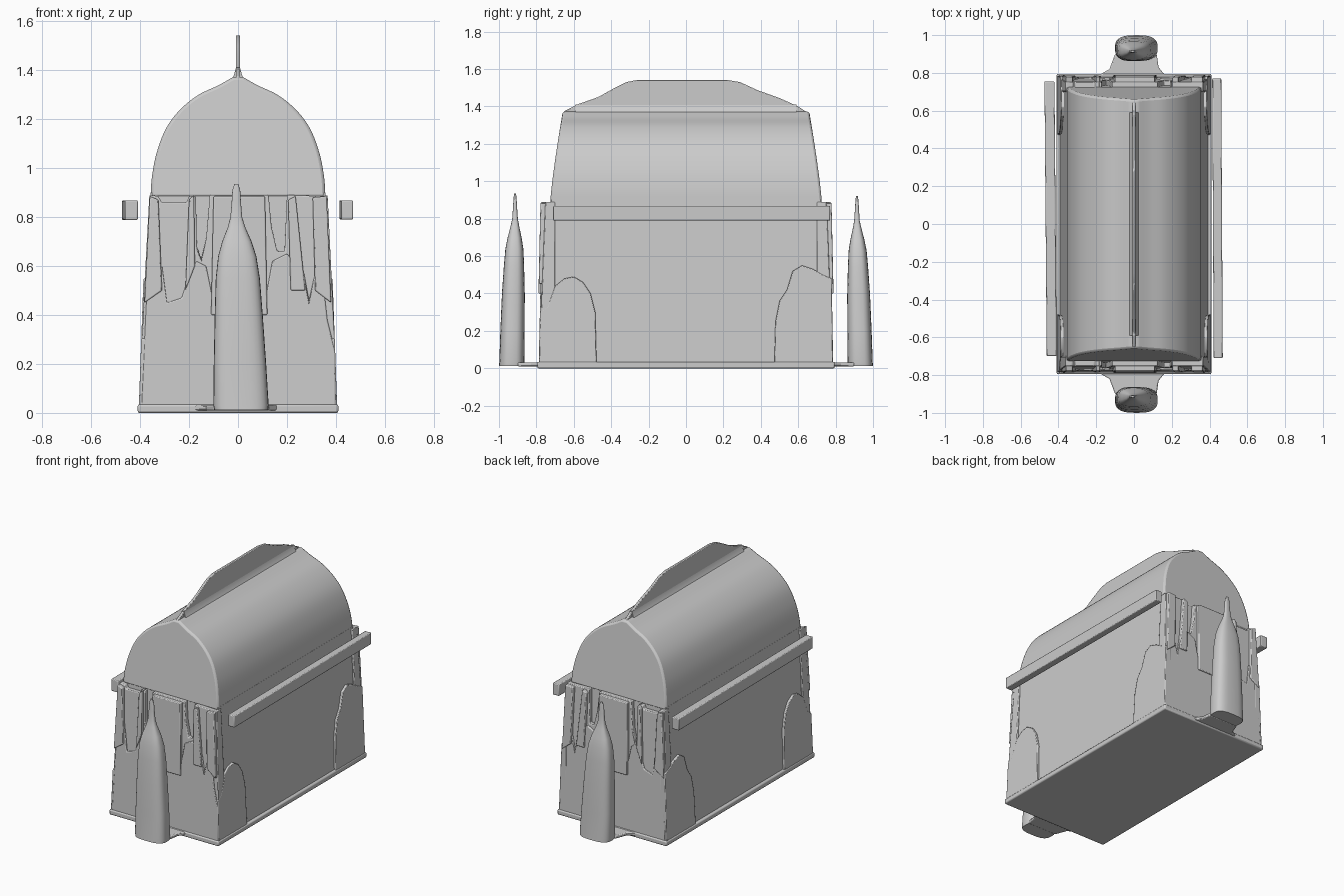
import bpy, bmesh, math
from mathutils import Vector


def finish(name, bm, bevel=0.0, angle=30):
    bmesh.ops.recalc_face_normals(bm, faces=bm.faces)
    me = bpy.data.meshes.new(name)
    bm.to_mesh(me)
    bm.free()
    ob = bpy.data.objects.new(name, me)
    bpy.context.collection.objects.link(ob)
    if bevel:
        m = ob.modifiers.new("soft_edges", 'BEVEL')
        m.width, m.segments, m.limit_method = bevel, 2, 'ANGLE'
        m.angle_limit = math.radians(40)
    bpy.ops.object.select_all(action='DESELECT')
    ob.select_set(True)
    bpy.context.view_layer.objects.active = ob
    bpy.ops.object.shade_smooth_by_angle(angle=math.radians(angle))
    return ob


def loft(name, rings, bevel=0.0, angle=30):
    """Closed skin through rings of equal point count."""
    bm = bmesh.new()
    vs = [[bm.verts.new(p) for p in r] for r in rings]
    n = len(vs[0])
    for a, b in zip(vs, vs[1:]):
        for i in range(n):
            j = (i + 1) % n
            bm.faces.new((a[i], a[j], b[j], b[i]))
    bm.faces.new(vs[0])
    bm.faces.new(vs[-1])
    return finish(name, bm, bevel, angle)


def box(name, lo, hi, bevel=0.0, yaw_shift=0.0):
    ring = lambda y, s: [(lo[0] + s, y, lo[2]), (hi[0] + s, y, lo[2]),
                         (hi[0] + s, y, hi[2]), (lo[0] + s, y, hi[2])]
    return loft(name, [ring(lo[1], yaw_shift), ring(hi[1], -yaw_shift)], bevel)


def smooth_curve(pts, steps=5):
    """Catmull-Rom through 2D points."""
    p = [Vector(q) for q in pts]
    p = [2 * p[0] - p[1]] + p + [2 * p[-1] - p[-2]]
    out = []
    for i in range(1, len(p) - 2):
        a, b, c, d = p[i - 1:i + 3]
        for k in range(steps):
            t = k / steps
            out.append(0.5 * (2 * b + (c - a) * t + (2 * a - 5 * b + 4 * c - d) * t * t
                              + (3 * b - a - 3 * c + d) * t ** 3))
    return out + [p[-2]]


# Lower walls, narrowing upward
def wall_ring(z, hx, hy):
    return [(-hx, -hy, z), (hx, -hy, z), (hx, hy, z), (-hx, hy, z)]


loft("lower_walls", [wall_ring(0.01, 0.392, 0.76), wall_ring(0.9, 0.357, 0.722)])
box("base_plinth", (-0.41, -0.795, 0.0), (0.41, 0.795, 0.035), 0.008)

# Pointed arch roof with ends that lean inward
half = smooth_curve([(0.357, 0.88), (0.352, 0.96), (0.333, 1.06), (0.295, 1.16),
                     (0.24, 1.235), (0.165, 1.297), (0.08, 1.338), (0.02, 1.372)])
arch = [(p.x, p.y) for p in half] + [(-p.x, p.y) for p in reversed(half)]


def end_y(z):
    return 0.725 - 0.065 * max(0, (z - 0.9) / 0.47) ** 1.2


loft("arched_roof", [[(x, s * end_y(z), z) for x, z in arch] for s in (-1, 1)], 0.012, 40)

# Ridge fin on the roof
fin = [(-0.665, 1.34), (-0.65, 1.375), (-0.57, 1.415), (-0.47, 1.45), (-0.38, 1.5),
       (-0.32, 1.53), (-0.26, 1.542), (0.22, 1.542), (0.29, 1.53), (0.38, 1.488),
       (0.5, 1.445), (0.6, 1.4), (0.645, 1.37), (0.655, 1.33)]
loft("ridge_fin", [[(x, y, z) for y, z in fin] for x in (-0.009, 0.009)], 0.004)
# Small flare blending the fin into the roof
flare = [(-0.045, 1.345), (-0.018, 1.376), (-0.008, 1.41), (0.008, 1.41), (0.018, 1.376), (0.045, 1.345)]
loft("fin_flare", [[(x, y, z) for x, z in flare] for y in (-0.59, 0.59)], 0, 40)

# Floating side rails
box("right_rail", (0.418, -0.71, 0.79), (0.466, 0.77, 0.868), 0.005, 0.004)
box("left_rail", (-0.468, -0.70, 0.788), (-0.415, 0.755, 0.868), 0.005, 0.006)


# End walls: a notched slab with raised piers
def end_piece(name, outline, depth, s, inner=0.7, spread=0.035):
    front = [(x, s * (depth - spread * (z / 0.89 - 1)), z) for x, z in outline]
    back = [(x, s * inner, z) for x, z in outline]
    return loft(name, [front, back], 0.005)


slab = [(-0.402, 0.02), (-0.392, 0.3), (-0.378, 0.6), (-0.362, 0.89), (-0.325, 0.885),
        (-0.312, 0.86), (-0.21, 0.86), (-0.2, 0.885), (-0.172, 0.885), (-0.168, 0.68),
        (-0.15, 0.63), (-0.13, 0.71), (-0.115, 0.89), (0.125, 0.89), (0.137, 0.76),
        (0.16, 0.66), (0.19, 0.66), (0.2, 0.89), (0.345, 0.885), (0.366, 0.89),
        (0.38, 0.6), (0.395, 0.3), (0.404, 0.02)]
piers = {
    "lower_face": [(-0.395, 0.02), (-0.372, 0.5), (-0.31, 0.6), (-0.29, 0.45), (-0.23, 0.47),
                   (-0.2, 0.56), (-0.17, 0.62), (-0.13, 0.6), (-0.1, 0.45), (0.11, 0.45), (0.14, 0.62),
                   (0.2, 0.65), (0.27, 0.57), (0.29, 0.46), (0.31, 0.55), (0.34, 0.6),
                   (0.365, 0.38), (0.397, 0.25), (0.4, 0.02)],
    "outer_left_pier": [(-0.382, 0.45), (-0.36, 0.885), (-0.325, 0.87), (-0.31, 0.5)],
    "inner_left_pier": [(-0.215, 0.5), (-0.2, 0.87), (-0.18, 0.89), (-0.176, 0.6)],
    "centre_pier": [(-0.11, 0.4), (-0.1, 0.885), (0.11, 0.885), (0.12, 0.4)],
    "inner_right_pier": [(0.215, 0.5), (0.205, 0.87), (0.235, 0.885), (0.275, 0.5)],
    "outer_right_pier": [(0.315, 0.5), (0.305, 0.88), (0.362, 0.885), (0.38, 0.45)],
}
for s, side in ((-1, "front"), (1, "back")):
    end_piece(side + "_end_slab", slab, 0.752, s)
    for n, outline in piers.items():
        end_piece(side + "_" + n, outline, 0.768 + (0.01 if "pier" in n else 0), s, 0.72, 0.02)

# Raised arched patches wrapping the lower corners
patches = {
    "front": [(-0.785, 0.02), (-0.78, 0.3), (-0.74, 0.33), (-0.7, 0.44), (-0.65, 0.48), (-0.6, 0.49),
              (-0.55, 0.46), (-0.51, 0.4), (-0.485, 0.3), (-0.478, 0.02)],
    "back": [(0.785, 0.02), (0.78, 0.48), (0.73, 0.5), (0.68, 0.53), (0.62, 0.55), (0.57, 0.52),
             (0.54, 0.42), (0.5, 0.36), (0.478, 0.25), (0.472, 0.02)],
}
for s, side in ((-1, "left"), (1, "right")):
    for n, outline in patches.items():
        outer = [(s * (0.406 - 0.036 * z), y, z) for y, z in outline]
        loft(f"{n}_{side}_corner_patch", [outer, [(s * 0.35, y, z) for y, z in outline]], 0.004)


# Bottle-shaped pillars at each end
def oval(z, cx, hx, cy, hy, n=28, e=0.68):
    ring = []
    for i in range(n):
        c, q = math.cos(math.tau * i / n), math.sin(math.tau * i / n)
        ring.append((cx + hx * math.copysign(abs(c) ** e, c), cy + hy * math.copysign(abs(q) ** e, q), z))
    return ring


stations = [(0.012, 0.110, 0.068), (0.03, 0.113, 0.067), (0.2, 0.107, 0.065), (0.4, 0.098, 0.061),
            (0.55, 0.09, 0.054), (0.64, 0.078, 0.048), (0.7, 0.06, 0.037), (0.76, 0.035, 0.023),
            (0.8, 0.024, 0.015), (0.86, 0.019, 0.011), (0.91, 0.016, 0.008), (0.935, 0.008, 0.005)]
for s, side in ((-1, "front"), (1, "back")):
    k = 1.0 if s < 0 else 0.985
    rings = []
    for z, hx, hy in stations:
        t = min(z / 0.8, 1)
        rings.append(oval(z * k, 0.013 - 0.02 * t, hx, s * (0.932 - 0.018 * t), hy))
    loft(side + "_pillar", rings, 0, 50)
    # Thin foot joining the pillar to the base
    foot = [(-0.2, 0.78), (-0.13, 0.82), (-0.1, 0.9), (0.12, 0.9), (0.13, 0.83), (0.17, 0.78)]
    loft(side + "_pillar_foot", [[(x, s * y, z) for x, y in foot] for z in (0.01, 0.032)], 0.006)
